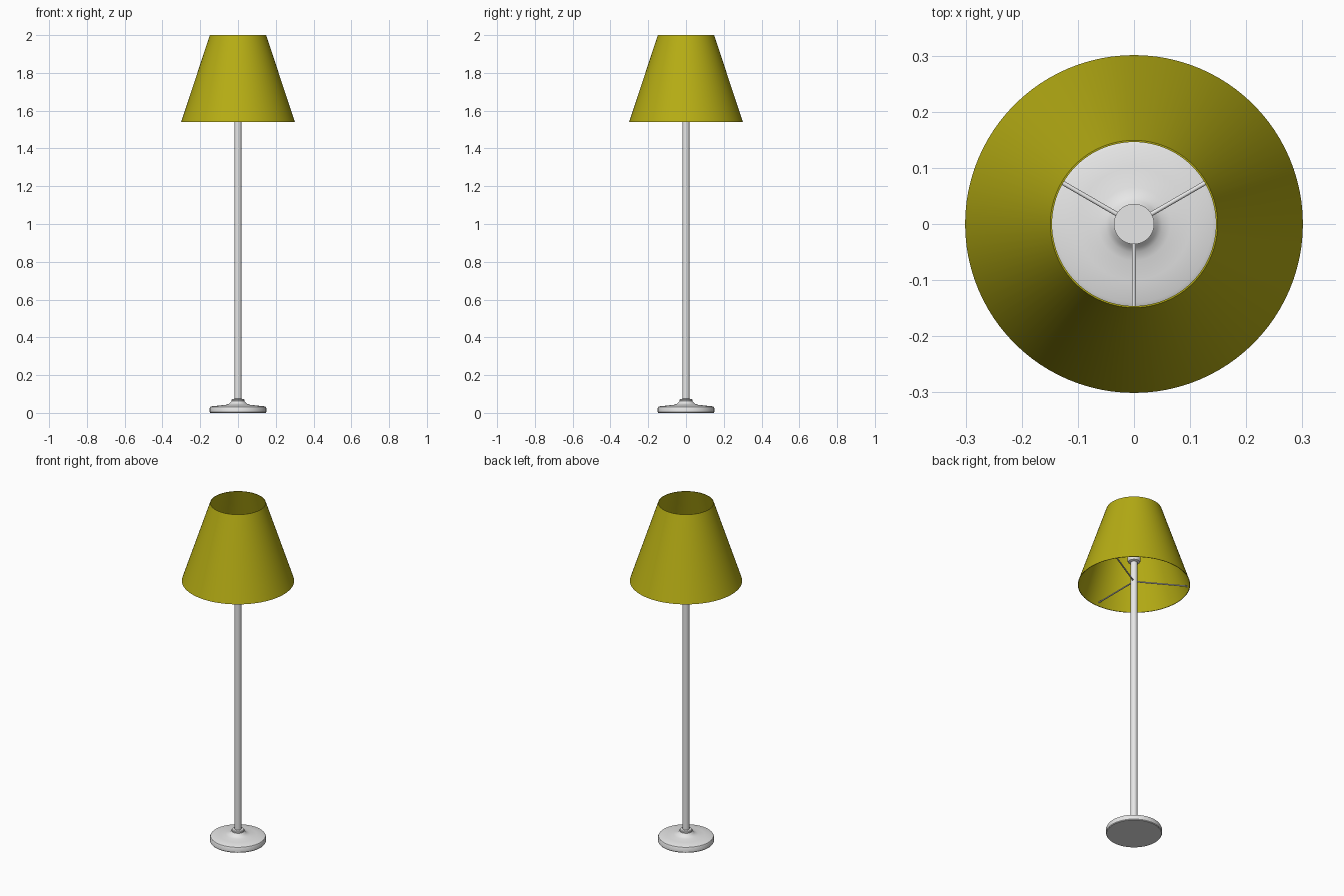
import bpy
import bmesh
from math import cos, sin, pi, radians
from mathutils import Vector

cube = bpy.data.objects.get("Cube")
if cube:
    bpy.data.objects.remove(cube, do_unlink=True)


def make_material(name, rgb):
    mat = bpy.data.materials.new(name)
    mat.use_nodes = True
    mat.diffuse_color = (*rgb, 1)
    bsdf = mat.node_tree.nodes["Principled BSDF"]
    bsdf.inputs["Base Color"].default_value = (*rgb, 1)
    bsdf.inputs["Roughness"].default_value = 0.6
    return mat


def finish(name, bm, mat):
    bmesh.ops.recalc_face_normals(bm, faces=bm.faces)
    mesh = bpy.data.meshes.new(name)
    bm.to_mesh(mesh)
    bm.free()
    mesh.materials.append(mat)
    obj = bpy.data.objects.new(name, mesh)
    bpy.context.collection.objects.link(obj)
    bpy.ops.object.select_all(action='DESELECT')
    obj.select_set(True)
    bpy.context.view_layer.objects.active = obj
    bpy.ops.object.shade_smooth_by_angle(angle=radians(35))
    return obj


def lathe(name, profile, mat, closed=False, segments=64):
    """Turn a (radius, height) profile round the z axis; open ends are capped."""
    bm = bmesh.new()
    rings = [[bm.verts.new((r * cos(2 * pi * i / segments),
                            r * sin(2 * pi * i / segments), z))
              for i in range(segments)] for r, z in profile]
    pairs = list(zip(rings, rings[1:]))
    if closed:
        pairs.append((rings[-1], rings[0]))
    for low, high in pairs:
        for i in range(segments):
            j = (i + 1) % segments
            bm.faces.new((low[i], low[j], high[j], high[i]))
    if not closed:
        bm.faces.new(rings[0])
        bm.faces.new(rings[-1])
    return finish(name, bm, mat)


def rod(name, start, end, radius, mat):
    bm = bmesh.new()
    axis = end - start
    bmesh.ops.create_cone(bm, cap_ends=True, segments=12, radius1=radius,
                          radius2=radius, depth=axis.length)
    bmesh.ops.rotate(bm, verts=bm.verts,
                     matrix=axis.to_track_quat('Z', 'Y').to_matrix())
    bmesh.ops.translate(bm, verts=bm.verts, vec=(start + end) / 2)
    return finish(name, bm, mat)


metal = make_material("light grey metal", (0.8, 0.8, 0.8))
fabric = make_material("olive yellow fabric", (0.47, 0.42, 0.007))

# Weighted foot with a soft rim and a stepped collar
lathe("base", [(0.147, 0), (0.15, 0.004), (0.15, 0.026), (0.147, 0.032),
               (0.14, 0.035), (0.10, 0.039), (0.065, 0.043), (0.05, 0.047),
               (0.042, 0.053), (0.036, 0.06), (0.034, 0.062), (0.034, 0.069),
               (0.031, 0.073), (0.02, 0.075)], metal)

# Upright and the wider socket at its top
lathe("pole", [(0.019, 0.07), (0.019, 1.69)], metal, segments=32)
lathe("socket", [(0.019, 1.675), (0.031, 1.68), (0.036, 1.688),
                 (0.036, 1.75)], metal, segments=48)

# Thin open shade
lathe("shade", [(0.301, 1.54), (0.149, 2.0), (0.146, 2.0), (0.298, 1.54)],
      fabric, closed=True, segments=96)

# Three spokes carrying the shade
for i, angle in enumerate((30, 150, 270)):
    out = Vector((cos(radians(angle)), sin(radians(angle)), 0))
    lift = Vector((0, 0, 1.56))
    rod(f"shade_spoke_{i + 1}", out * 0.01 + lift, out * 0.292 + lift, 0.004, metal)
